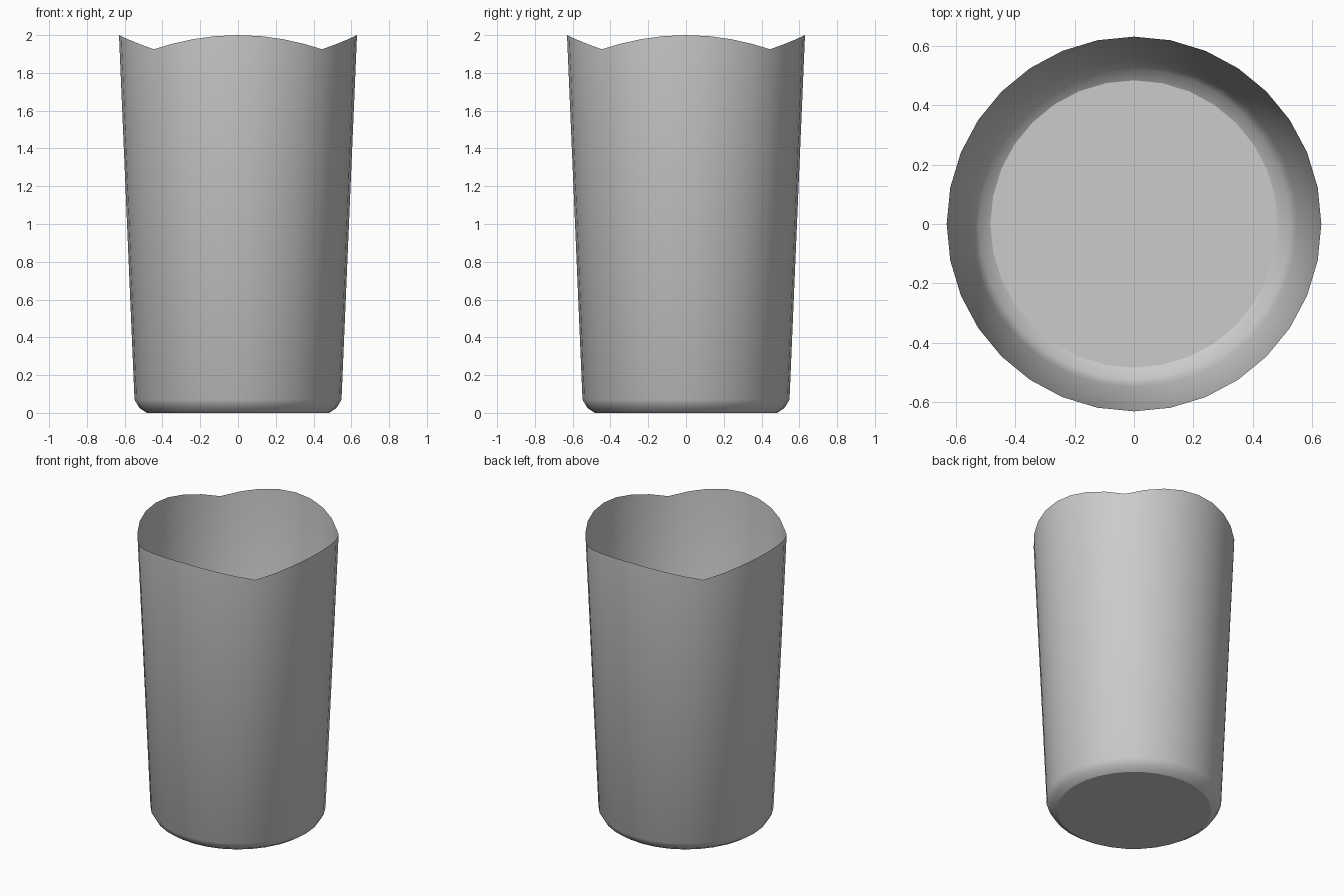
import bpy, bmesh, math

if "Cube" in bpy.data.objects:
    bpy.data.objects.remove(bpy.data.objects["Cube"])

SIDES = 32
# (radius, height) from base to rim
PROFILE = [(0.483, 0.0), (0.522, 0.026), (0.548, 0.07), (0.63, 2.0)]

bm = bmesh.new()

# Rings, the last one with a four-lobed wavy rim
rings = []
for r, z in PROFILE:
    ring = []
    for i in range(SIDES):
        a = 2 * math.pi * i / SIDES
        h = 1.925 + 0.075 * abs(math.cos(2 * a)) if z == 2.0 else z
        ring.append(bm.verts.new((r * math.cos(a), r * math.sin(a), h)))
    rings.append(ring)

# Smooth thin wall
for low, high in zip(rings, rings[1:]):
    for i in range(SIDES):
        j = (i + 1) % SIDES
        bm.faces.new((low[i], low[j], high[j], high[i])).smooth = True

# Flat base with a crisp edge
base = bm.faces.new(rings[0][::-1])
for e in base.edges:
    e.smooth = False

mesh = bpy.data.meshes.new("cup")
bm.to_mesh(mesh)
bm.free()
cup = bpy.data.objects.new("cup", mesh)
bpy.context.collection.objects.link(cup)
